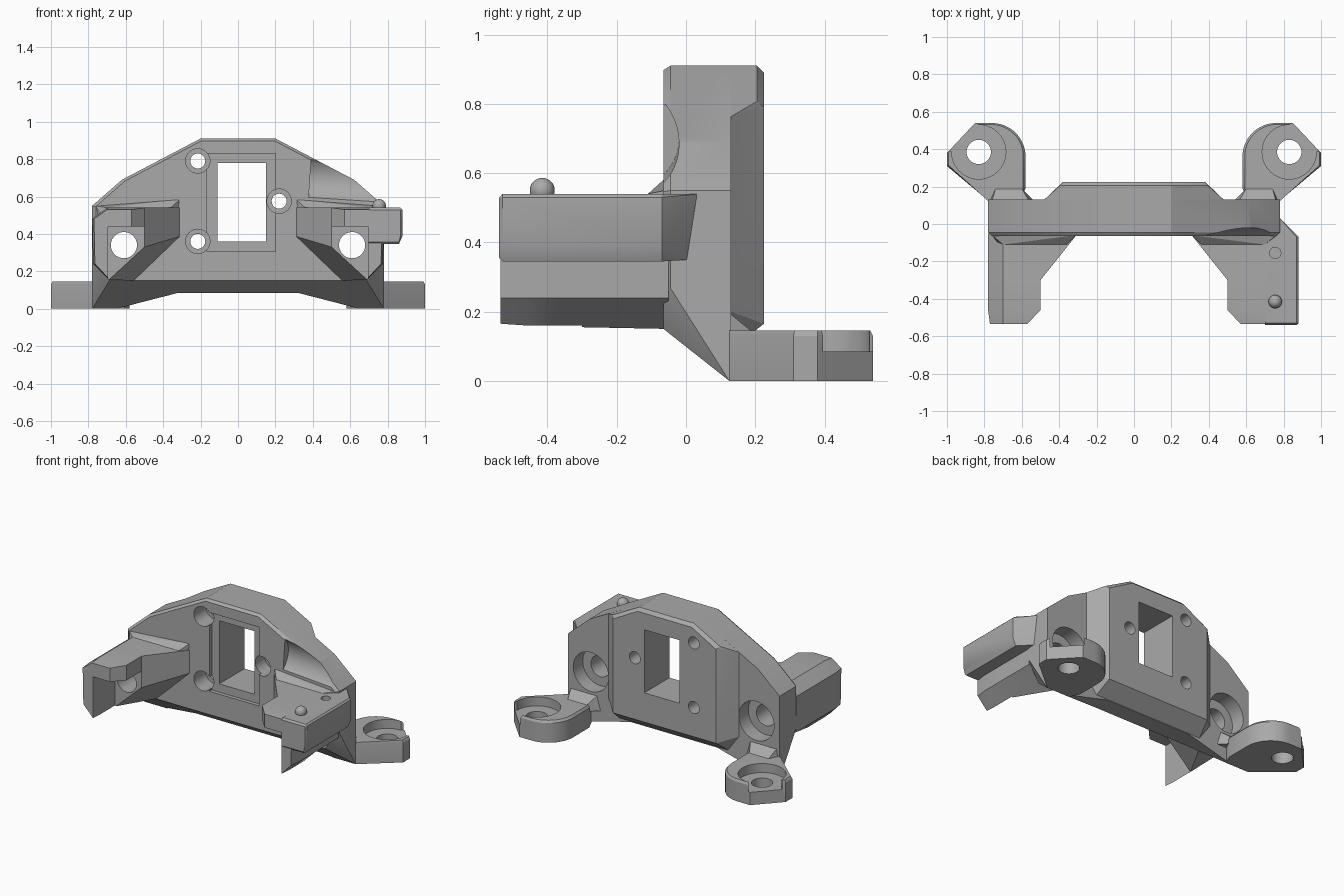
import bpy, bmesh, math
from mathutils import Vector, Matrix

if "Cube" in bpy.data.objects:
    bpy.data.objects.remove(bpy.data.objects["Cube"])

grey = bpy.data.materials.new("mid_grey_plastic")
grey.use_nodes = True
colour = (0.40, 0.40, 0.40, 1)
grey.diffuse_color = colour
grey.node_tree.nodes["Principled BSDF"].inputs["Base Color"].default_value = colour


def finish(name, bm):
    bm.normal_update()
    bmesh.ops.recalc_face_normals(bm, faces=bm.faces)
    mesh = bpy.data.meshes.new(name)
    bm.to_mesh(mesh)
    bm.free()
    mesh.materials.append(grey)
    obj = bpy.data.objects.new(name, mesh)
    bpy.context.collection.objects.link(obj)
    return obj


def loft_mesh(rings):
    """Capped solid through rings that have equal point counts."""
    bm = bmesh.new()
    rows = [[bm.verts.new(p) for p in ring] for ring in rings]
    n = len(rows[0])
    for a, b in zip(rows, rows[1:]):
        for i in range(n):
            bm.faces.new((a[i], a[(i + 1) % n], b[(i + 1) % n], b[i]))
    bm.faces.new(rows[0])
    bm.faces.new(rows[-1])
    return bm


def hull(name, points):
    bm = bmesh.new()
    for p in points:
        bm.verts.new(p)
    bmesh.ops.convex_hull(bm, input=bm.verts)
    bmesh.ops.dissolve_limit(bm, angle_limit=0.01, verts=bm.verts, edges=bm.edges)
    return finish(name, bm)


def box(x0, x1, y0, y1, z0, z1):
    return hull("box", [(x, y, z) for x in (x0, x1) for y in (y0, y1) for z in (z0, z1)])


def rod(start, end, radius):
    """Round cutter between two points."""
    start, end = Vector(start), Vector(end)
    axis = end - start
    u = axis.orthogonal().normalized()
    v = axis.cross(u).normalized()
    angles = [math.tau * i / 40 for i in range(40)]
    circle = [(u * math.cos(a) + v * math.sin(a)) * radius for a in angles]
    return finish("rod", loft_mesh([[start + c for c in circle], [end + c for c in circle]]))


def combine(obj, others, operation='DIFFERENCE'):
    """Apply booleans and discard the helpers."""
    for other in others:
        mod = obj.modifiers.new("bool", 'BOOLEAN')
        mod.operation, mod.solver, mod.object = operation, 'EXACT', other
        bpy.context.view_layer.objects.active = obj
        bpy.ops.object.modifier_apply(modifier=mod.name)
        bpy.data.objects.remove(other)
    return obj


def ring_y(profile, y, inset=1.0):
    return [(x * inset, y, 0.4 + (z - 0.4) * inset) for x, z in profile]


parts = []
FRONT, BACK = -0.065, 0.13
BOLT_X, BOLT_Z = 0.61, 0.34

# Main bracket plate with chamfered front rim
half = [(0.2, 0.91), (0.62, 0.69), (0.78, 0.55), (0.78, 0), (0.65, 0), (0.32, 0.085)]
outline = half + [(-x, z) for x, z in reversed(half)]
bm = loft_mesh([ring_y(outline, FRONT, 0.975), ring_y(outline, -0.045), ring_y(outline, BACK)])


def slice_off(a, b, c, outside):
    """Trim the plate by a plane, dropping the side that holds 'outside'."""
    a, b, c = Vector(a), Vector(b), Vector(c)
    no = (b - a).cross(c - a).normalized()
    if (Vector(outside) - a).dot(no) < 0:
        no = -no
    geom = bm.verts[:] + bm.edges[:] + bm.faces[:]
    bmesh.ops.bisect_plane(bm, geom=geom, plane_co=a, plane_no=no, clear_outer=True)
    bmesh.ops.holes_fill(bm, edges=[e for e in bm.edges if e.is_boundary])


slice_off((0, FRONT, 0.15), (1, FRONT, 0.15), (0, 0.125, 0), (0, -1, -1))
for s in (1, -1):
    slice_off((s * 0.78, 0.125, 0), (s * 0.78, FRONT, 0.30), (s * 0.70, FRONT, 0.17), (s * 2, -1, 0))
plate = finish("bracket_plate", bm)

# Raised centre block on the back
block_points = []
for s in (1, -1):
    block_points += [(s * x, y, z) for x, y, z in (
        (0.2, 0.1, 0.91), (0.48, 0.1, 0.763), (0.48, BACK, 0.763), (0.48, 0.1, 0.2), (0.48, BACK, 0.2),
        (0.40, 0.1, 0.09), (0.40, BACK, 0.09), (0.2, 0.205, 0.91), (0.2, 0.225, 0.89),
        (0.395, 0.205, 0.807), (0.38, 0.225, 0.79), (0.38, 0.225, 0.165))]
combine(plate, [hull("centre_block", block_points)], 'UNION')

# Window, shallow panel, scoop and screw holes
cutters = [box(-0.165, 0.20, -0.2, FRONT + 0.025, 0.305, 0.83),
           box(-0.11, 0.15, -0.3, 0.4, 0.36, 0.78),
           rod((0.385, -0.165, 0.70), (1.0, -0.165, 0.66), 0.145)]
for x, z in ((-0.215, 0.79), (-0.215, 0.36), (0.22, 0.575)):
    cutters += [rod((x, -0.2, z), (x, 0.06, z), 0.065), rod((x, -0.3, z), (x, 0.4, z), 0.04)]
for s in (1, -1):
    x = s * BOLT_X
    cutters += [rod((x, 0.03, BOLT_Z), (x, 0.4, BOLT_Z), 0.13),
                rod((x, -0.3, BOLT_Z), (x, 0.3, BOLT_Z), 0.07)]
parts.append(combine(plate, cutters))

# Forward arms
for s, side in ((1, "left"), (-1, "right")):
    straight = [(0.78, 0.48), (0.70, 0.54), (0.50, 0.54), (0.50, 0.33), (0.69, 0.155), (0.775, 0.24)]
    tip = [(0.77, 0.48), (0.70, 0.53), (0.57, 0.53), (0.57, 0.27), (0.69, 0.16), (0.765, 0.24)]
    root = [(0.78, 0.48), (0.70, 0.54), (0.30, 0.54), (0.30, 0.39), (0.55, 0.15), (0.775, 0.24)]
    rings = [(tip, -0.535), (straight, -0.46), (straight, -0.30), (root, -0.05)]
    arm = finish(side + "_arm", loft_mesh([[(s * x, y, z) for x, z in r] for r, y in rings]))
    extras = [hull("fillet", [(s * x, y, z) for x, y, z in (
        (0.36, -0.11, 0.50), (0.72, -0.11, 0.50), (0.36, -0.11, 0.54), (0.70, -0.11, 0.54),
        (0.31, -0.06, 0.585), (0.76, -0.06, 0.55), (0.31, -0.05, 0.50), (0.76, -0.05, 0.50))])]
    if s > 0:
        # Wider upper flange on the left arm
        section = [(0.70, 0.54), (0.87, 0.54), (0.88, 0.53), (0.88, 0.39), (0.86, 0.345), (0.70, 0.345)]
        points = [(x, -0.53, z) for x, z in section]
        points += [(min(x, 0.87), -0.54, 0.44 + (z - 0.44) * 0.88) for x, z in section]
        points += [(x, -0.07, z) for x, z in section]
        points += [(0.77, 0.04, 0.54), (0.77, 0.01, 0.35), (0.70, 0.04, 0.54), (0.70, 0.01, 0.35)]
        extras.append(hull("flange", points))
    combine(arm, extras, 'UNION')
    x0, x1 = sorted((s * 0.2, s * 0.695))
    cutters = [box(x0, x1, -0.7, -0.30, 0, 0.44),
               rod((s * BOLT_X, -0.4, BOLT_Z), (s * BOLT_X, 0.2, BOLT_Z), 0.07)]
    if s > 0:
        cutters.append(rod((0.755, -0.155, 0.48), (0.755, -0.155, 0.6), 0.03))
    parts.append(combine(arm, cutters))

# Locating peg on the left arm
bm = bmesh.new()
bmesh.ops.create_uvsphere(bm, u_segments=24, v_segments=16, radius=0.036,
                          matrix=Matrix.Translation((0.755, -0.415, 0.55)))
parts.append(finish("locating_peg", bm))

# Rear mounting ears with open counterbores
for s, side in ((1, "left"), (-1, "right")):
    cx, cy = 0.83, 0.385
    ear_outline = [(0.61, 0.125), (0.78, 0.125), (1.0, 0.31), (1.0, 0.38), (0.85, 0.54)]
    ear_outline += [(0.76 - 0.18 * math.sin(a), 0.36 + 0.18 * math.cos(a))
                    for a in (math.pi / 2 * i / 12 for i in range(13))]
    ear_outline.append((0.58, 0.19))

    def layer(z, k):
        return [(s * (cx + (x - cx) * k), cy + (y - cy) * (k if y > 0.2 else 1), z) for x, y in ear_outline]

    ear = finish(side + "_ear", loft_mesh([layer(0, 1), layer(0.13, 1), layer(0.145, 0.95)]))
    slot = hull("slot", [(s * (cx + x), cy + y, z) for z in (0.085, 0.3) for x, y in (
        (0, 0.145), (0.145, 0), (0.345, 0.2), (0.2, 0.345))])
    combine(ear, [rod((s * cx, cy, 0.085), (s * cx, cy, 0.3), 0.145), slot,
                  rod((s * cx, cy, -0.1), (s * cx, cy, 0.2), 0.065)])
    parts.append(ear)
    # Sloped gusset joining ear and plate
    parts.append(hull(side + "_ear_gusset", [(s * x, y, z) for x, y, z in (
        (0.56, 0.12, 0.20), (0.76, 0.12, 0.20), (0.53, 0.12, 0.1), (0.78, 0.12, 0.1),
        (0.60, 0.19, 0.143), (0.74, 0.19, 0.143), (0.60, 0.19, 0.1), (0.74, 0.19, 0.1))]))

# Smooth round surfaces, keep machined edges crisp
bpy.ops.object.select_all(action='DESELECT')
for obj in parts:
    obj.select_set(True)
bpy.context.view_layer.objects.active = parts[0]
bpy.ops.object.shade_smooth_by_angle(angle=math.radians(25))
